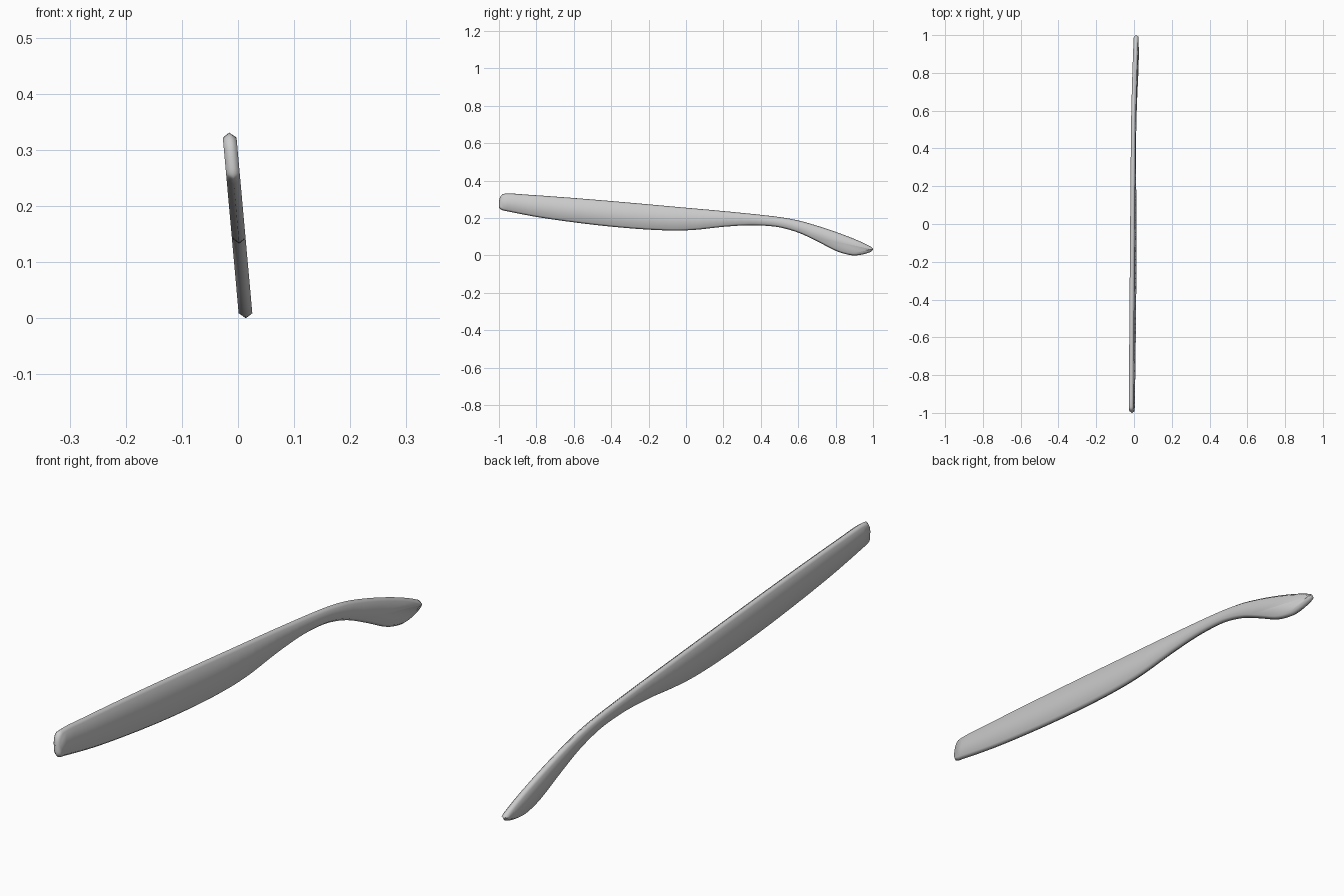
import bpy, bmesh
from mathutils import Vector

if "Cube" in bpy.data.objects:
    bpy.data.objects.remove(bpy.data.objects["Cube"])

HALF_THICK = 0.0122   # half thickness across the flat sides
EDGE = 0.009          # depth of the sloped rim
STEPS = 5

# Side outline (y, z): upper edge front to back, then lower edge back to front
outline = [Vector(p) for p in (
    (-1.0, 0.285), (-0.994, 0.315), (-0.98, 0.331), (-0.95, 0.335), (-0.85, 0.329),
    (-0.6, 0.311), (-0.3, 0.286), (0, 0.259), (0.2, 0.241), (0.4, 0.221), (0.5, 0.209),
    (0.6, 0.191), (0.7, 0.163), (0.8, 0.130), (0.9, 0.092), (0.965, 0.063),
    (0.992, 0.048), (1.0, 0.038), (0.99, 0.025), (0.96, 0.013), (0.9, 0.004), (0.85, 0.012),
    (0.8, 0.029), (0.7, 0.080), (0.6, 0.126), (0.5, 0.154), (0.42, 0.163), (0.33, 0.165),
    (0.2, 0.157), (0.05, 0.141), (-0.05, 0.137), (-0.2, 0.142), (-0.4, 0.158),
    (-0.6, 0.181), (-0.8, 0.210), (-0.95, 0.239), (-0.985, 0.247), (-0.998, 0.257))]


def smooth_loop(pts):
    """Closed centripetal spline through the points."""
    n, out = len(pts), []
    for i in range(n):
        p = [pts[(i + k) % n] for k in (-1, 0, 1, 2)]
        t = [0.0]
        for a, b in zip(p, p[1:]):
            t.append(t[-1] + (b - a).length ** 0.5)
        for s in range(STEPS):
            u = t[1] + (t[2] - t[1]) * s / STEPS
            mix = lambda a, b, i, j: a * ((t[j] - u) / (t[j] - t[i])) + b * ((u - t[i]) / (t[j] - t[i]))
            a1, a2, a3 = mix(p[0], p[1], 0, 1), mix(p[1], p[2], 1, 2), mix(p[2], p[3], 2, 3)
            out.append(mix(mix(a1, a2, 0, 2), mix(a2, a3, 1, 3), 1, 2))
    return out


def inset(pts, d):
    """Move a clockwise loop inward."""
    n, out = len(pts), []
    for i, p in enumerate(pts):
        tan = (pts[(i + 1) % n] - pts[i - 1]).normalized()
        out.append(p + Vector((tan.y, -tan.x)) * d)
    return out


rim = smooth_loop(outline)
side = inset(rim, EDGE)
bm = bmesh.new()


def add_ring(loop, x):
    # The whole arm leans: lower parts sit further towards +x
    return [bm.verts.new((x + 0.0145 - 0.09 * p.y, p.x, p.y)) for p in loop]


# Flat side, ridge along the rim, flat side
rings = [add_ring(side, -HALF_THICK), add_ring(rim, 0), add_ring(side, HALF_THICK)]
for a, b in zip(rings, rings[1:]):
    for i in range(len(a)):
        j = (i + 1) % len(a)
        bm.faces.new((a[i], a[j], b[j], b[i]))
caps = [bm.faces.new(rings[0]), bm.faces.new(rings[2])]
bmesh.ops.recalc_face_normals(bm, faces=bm.faces)
bmesh.ops.triangulate(bm, faces=caps)

# Stand on the ground
low = min(v.co.z for v in bm.verts)
bmesh.ops.translate(bm, verts=bm.verts, vec=(0, 0, -low))

mesh = bpy.data.meshes.new("temple_arm")
bm.to_mesh(mesh)
bm.free()
arm = bpy.data.objects.new("temple_arm", mesh)
bpy.context.collection.objects.link(arm)
bpy.context.view_layer.objects.active = arm
arm.select_set(True)
bpy.ops.object.shade_smooth_by_angle(angle=1.3)
